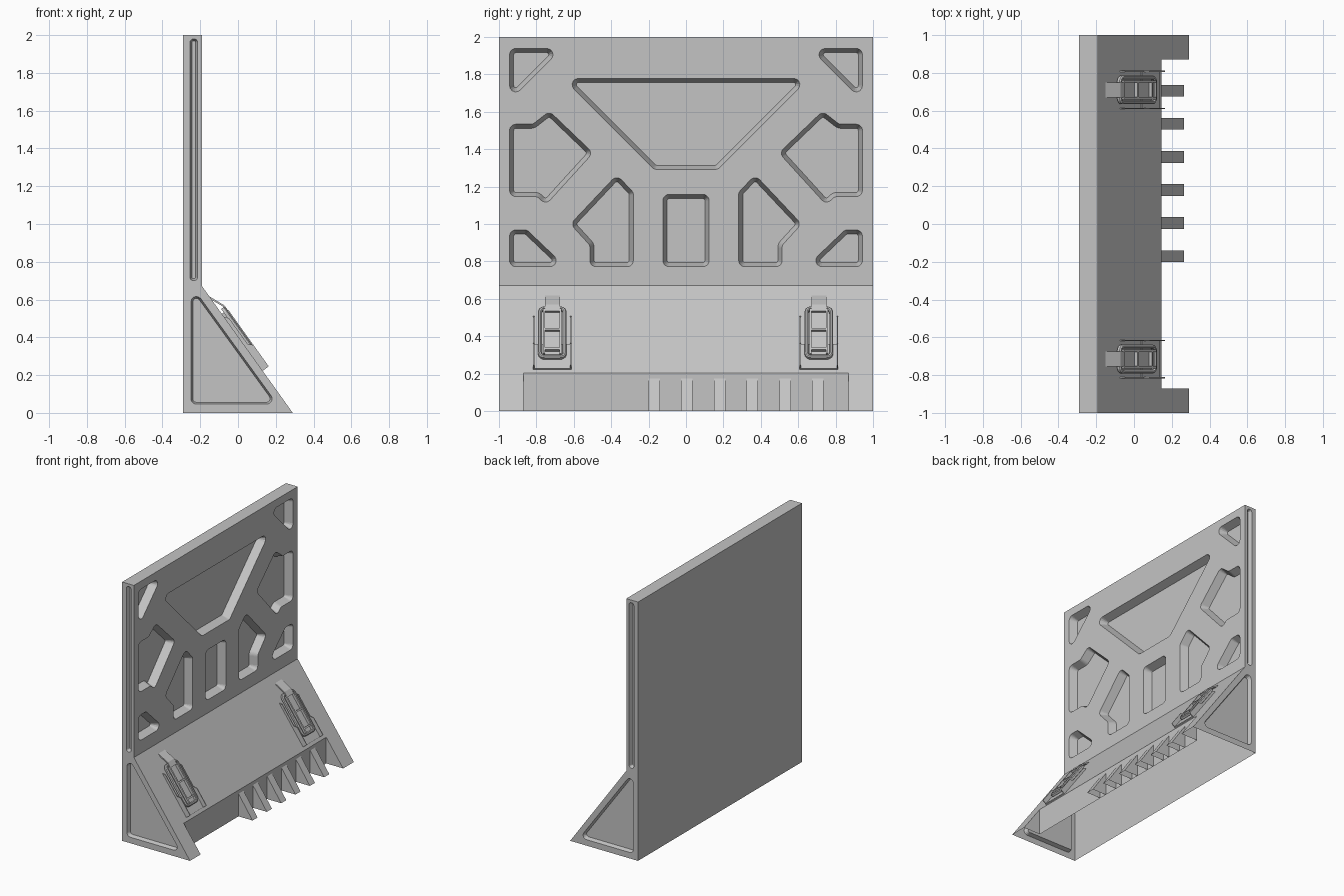
import bpy, bmesh, math
from mathutils import Vector

cube = bpy.data.objects.get("Cube")
if cube:
    bpy.data.objects.remove(cube, do_unlink=True)

grey = bpy.data.materials.new("plain_grey")
grey.use_nodes = True
grey.diffuse_color = (0.55, 0.55, 0.55, 1)
grey.node_tree.nodes["Principled BSDF"].inputs["Base Color"].default_value = grey.diffuse_color


# Polygon helpers
def ccw(poly):
    area = sum(a[0] * b[1] - b[0] * a[1] for a, b in zip(poly, poly[1:] + poly[:1]))
    return list(poly) if area > 0 else list(reversed(poly))


def rounded(poly, radius, inset=0.0, steps=5):
    """Outline moved inward by inset, with arcs at the corners."""
    pts = [Vector(p) for p in ccw(poly)]
    out = []
    for i, p in enumerate(pts):
        d0 = (p - pts[i - 1]).normalized()
        d1 = (pts[(i + 1) % len(pts)] - p).normalized()
        n0, n1 = Vector((-d0.y, d0.x)), Vector((-d1.y, d1.x))
        miter = (n0 + n1) / (1 + n0.dot(n1))
        turn = d0.x * d1.y - d0.y * d1.x
        sign = 1 if turn > 0 else -1
        r = radius - sign * inset
        centre = p + miter * (inset + sign * r)
        start = math.atan2(-sign * n0.y, -sign * n0.x)
        sweep = math.atan2(turn, d0.dot(d1))
        for k in range(steps + 1):
            a = start + sweep * k / steps
            out.append((centre.x + r * math.cos(a), centre.y + r * math.sin(a)))
    return out


def loft(bm, loops, ring=False):
    """Join equal loops of points, capped unless they close into a ring."""
    rows = [[bm.verts.new(p) for p in loop] for loop in loops]
    pairs = list(zip(rows, rows[1:])) + ([(rows[-1], rows[0])] if ring else [])
    for a, b in pairs:
        for i in range(len(a)):
            j = (i + 1) % len(a)
            bm.faces.new((a[i], a[j], b[j], b[i]))
    if not ring:
        bm.faces.new(rows[0])
        bm.faces.new(rows[-1])


def prism_y(bm, profile, y0, y1, place=lambda u, y, v: (u, y, v)):
    loft(bm, [[place(u, y, v) for u, v in profile] for y in (y0, y1)])


def finish(bm, name):
    bmesh.ops.recalc_face_normals(bm, faces=bm.faces)
    mesh = bpy.data.meshes.new(name)
    bm.to_mesh(mesh)
    bm.free()
    mesh.materials.append(grey)
    obj = bpy.data.objects.new(name, mesh)
    bpy.context.collection.objects.link(obj)
    return obj


def open_bottom(obj):
    bm = bmesh.new()
    bm.from_mesh(obj.data)
    floor = [f for f in bm.faces if all(abs(v.co.z) < 1e-4 for v in f.verts)]
    bmesh.ops.delete(bm, geom=floor, context='FACES')
    bm.to_mesh(obj.data)
    bm.free()


# Upright panel with sloped foot
BACK, FACE, TOE, KNEE = -0.29, -0.19, 0.29, 0.67
bm = bmesh.new()
prism_y(bm, [(BACK, 0), (TOE, 0), (FACE, KNEE), (FACE, 2), (BACK, 2)], -1, 1)
body = finish(bm, "panel_and_foot")

# Recess cutters: front pockets, end pockets and the toe notch
centre_pockets = [
    [(-0.66, 1.78), (0.66, 1.78), (0.17, 1.29), (-0.17, 1.29)],
    [(-0.125, 0.77), (0.125, 0.77), (0.125, 1.16), (-0.125, 1.16)],
]
side_pockets = [
    [(-0.945, 1.94), (-0.66, 1.94), (-0.945, 1.655)],
    [(-0.945, 1.535), (-0.82, 1.535), (-0.73, 1.605), (-0.495, 1.38),
     (-0.75, 1.1), (-0.795, 1.145), (-0.945, 1.145)],
    [(-0.62, 1.0), (-0.37, 1.265), (-0.28, 1.17), (-0.28, 0.77),
     (-0.515, 0.77), (-0.515, 0.885)],
    [(-0.945, 0.97), (-0.85, 0.97), (-0.64, 0.77), (-0.945, 0.77)],
]
mirrored = [[(-y, z) for y, z in p] for p in side_pockets]
bm = bmesh.new()
for poly in centre_pockets + side_pockets + mirrored:
    loft(bm, [[(x, y, z) for y, z in rounded(poly, 0.035, inset)]
              for x, inset in ((FACE + 0.004, 0), (FACE - 0.06, 0.024))])

end_pockets = [
    ([(-0.255, 0.7), (-0.213, 0.7), (-0.213, 1.98), (-0.255, 1.98)], 0.018),
    ([(-0.25, 0.68), (-0.25, 0.045), (0.21, 0.045)], 0.03),
]
for poly, radius in end_pockets:
    for side in (-1, 1):
        loft(bm, [[(x, side * y, z) for x, z in rounded(poly, radius, inset)]
                  for y, inset in ((1.003, 0), (0.97, 0.011))])
prism_y(bm, [(0.145, -0.1), (0.5, -0.1), (0.5, 0.3), (0.145, 0.3)], -0.87, 0.87)
cutter = finish(bm, "recess_cutter")
cutter.hide_render = True

cut = body.modifiers.new("recesses", 'BOOLEAN')
cut.operation = 'DIFFERENCE'
cut.solver = 'EXACT'
cut.object = cutter
bpy.context.view_layer.update()
result = body.evaluated_get(bpy.context.evaluated_depsgraph_get())
body.data = bpy.data.meshes.new_from_object(result)
body.modifiers.clear()
bpy.data.objects.remove(cutter, do_unlink=True)
open_bottom(body)

# Row of triangular ribs in the notch
bm = bmesh.new()
for i in range(6):
    y = -0.17 + 0.175 * i
    prism_y(bm, [(0.145, 0), (0.265, 0), (0.145, 0.175)], y - 0.031, y + 0.031)
open_bottom(finish(bm, "notch_ribs"))

# Latches lying on the slope: s runs down it, n stands off it
down = Vector((TOE - FACE, 0, -KNEE)).normalized()
out = Vector((-down.z, 0, down.x))


def latch(centre_y, name):
    def place(s, y, n):
        return Vector((FACE, centre_y + y, KNEE)) + down * s + out * n

    def block(bm, profile, y0, y1):
        prism_y(bm, profile, y0, y1, place)

    def box(bm, s0, s1, y0, y1, n0, n1):
        block(bm, [(s0, n0), (s1, n0), (s1, n1), (s0, n1)], y0, y1)

    # Bent strap
    bm = bmesh.new()
    block(bm, [(0.065, 0), (0.15, 0.037), (0.19, 0.037), (0.19, 0.027), (0.15, 0.027), (0.09, 0)],
          -0.04, 0.04)
    finish(bm, name + "_strap")

    # Rounded loop frame
    bm = bmesh.new()
    rect = [(0.156, -0.076), (0.494, -0.076), (0.494, 0.076), (0.156, 0.076)]
    loft(bm, [[place(s, y, n) for s, y in rounded(rect, 0.035, inset)]
              for inset, n in ((0, 0.012), (0, 0.028), (0.006, 0.034),
                               (0.014, 0.034), (0.02, 0.028), (0.02, 0.012))], ring=True)
    finish(bm, name + "_frame")

    # Lever with raised rails and crossbars
    bm = bmesh.new()
    box(bm, 0.18, 0.475, -0.046, 0.046, 0, 0.02)
    for side in (-1, 1):
        a, b = sorted((side * 0.038, side * 0.05))
        box(bm, 0.18, 0.475, a, b, 0, 0.04)
    for s in (0.18, 0.305, 0.435):
        box(bm, s, s + 0.012, -0.04, 0.04, 0.01, 0.038)
    finish(bm, name + "_lever")

    # Mounting plate with thin side guards
    bm = bmesh.new()
    box(bm, 0.39, 0.55, -0.1, 0.1, 0, 0.008)
    for side in (-1, 1):
        a, b = sorted((side * 0.096, side * 0.102))
        block(bm, [(0.2, 0), (0.22, 0.018), (0.39, 0.018), (0.41, 0.04), (0.55, 0.04), (0.55, 0)], a, b)
    finish(bm, name + "_mount")


latch(-0.715, "right_latch")
latch(0.71, "left_latch")
